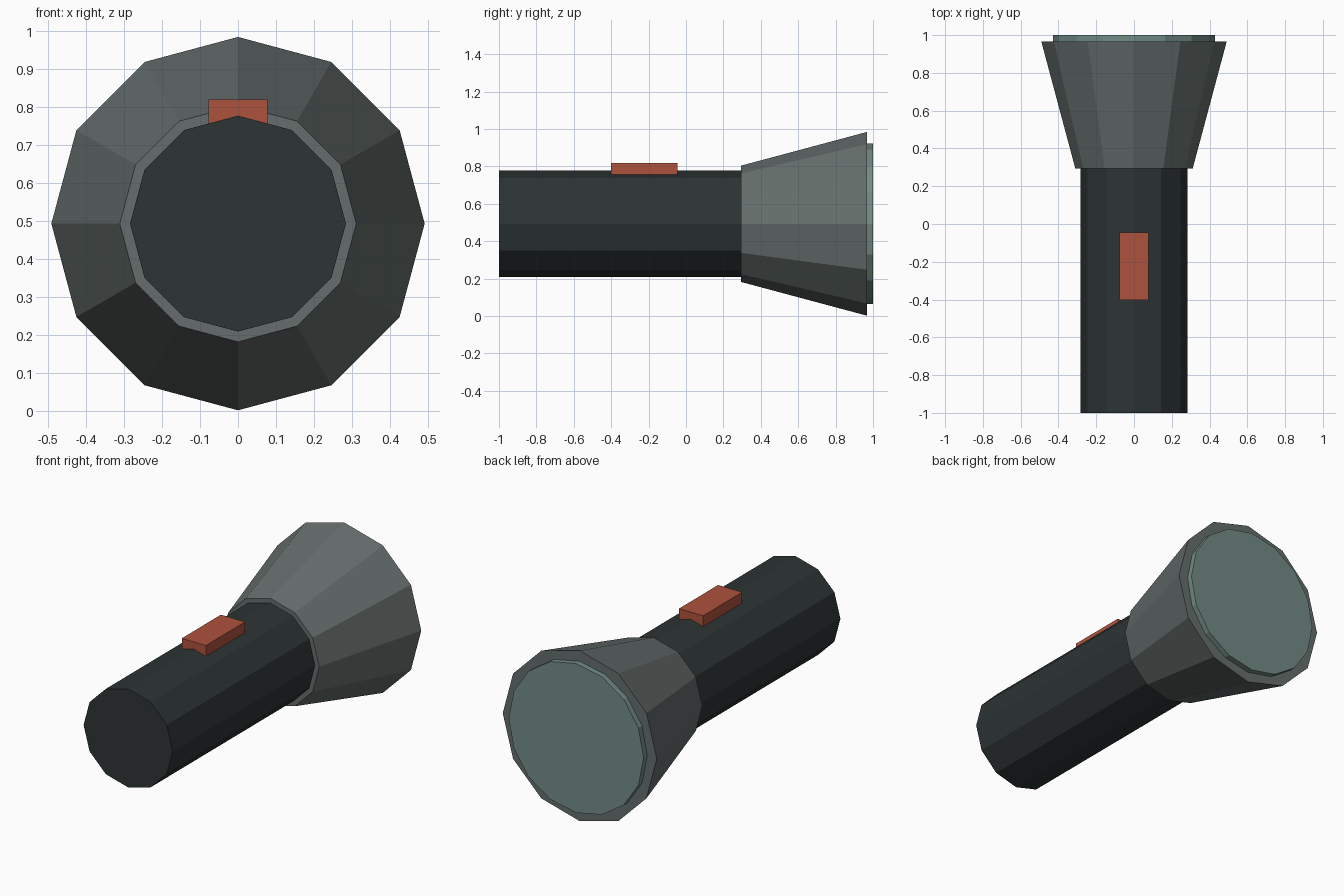
import bpy, bmesh, math
from mathutils import Matrix

if "Cube" in bpy.data.objects:
    bpy.data.objects.remove(bpy.data.objects["Cube"])

AXIS_Z = 0.493  # height of the torch's long axis


def finish(bm, name, color):
    mesh = bpy.data.meshes.new(name)
    bmesh.ops.recalc_face_normals(bm, faces=bm.faces)
    bm.to_mesh(mesh)
    bm.free()
    mat = bpy.data.materials.new(name + "_paint")
    mat.diffuse_color = (*color, 1)
    mat.use_nodes = True
    mat.node_tree.nodes["Principled BSDF"].inputs["Base Color"].default_value = mat.diffuse_color
    mesh.materials.append(mat)
    obj = bpy.data.objects.new(name, mesh)
    bpy.context.collection.objects.link(obj)
    return obj


def barrel(name, sides, y0, r0, y1, r1, color):
    """Capped cone or cylinder lying along y."""
    bm = bmesh.new()
    bmesh.ops.create_cone(bm, cap_ends=True, segments=sides, radius1=r0,
                          radius2=r1, depth=y1 - y0,
                          matrix=Matrix.Rotation(-math.pi / 2, 4, 'X'))
    obj = finish(bm, name, color)
    obj.location = (0, (y0 + y1) / 2, AXIS_Z)
    return obj


# Handle, flared head and protruding lens
barrel("handle", 12, -1.0, 0.284, 0.30, 0.284, (0.026, 0.034, 0.034))
barrel("head", 12, 0.295, 0.311, 0.967, 0.491, (0.13, 0.155, 0.15))
barrel("lens", 16, 0.93, 0.43, 1.0, 0.43, (0.17, 0.26, 0.235))

# Switch block sunk into the top of the handle
bm = bmesh.new()
bmesh.ops.create_cube(bm, size=1, matrix=Matrix.Diagonal((0.154, 0.356, 0.07, 1)))
switch = finish(bm, "switch", (0.42, 0.085, 0.045))
switch.location = (0, -0.224, 0.784)
